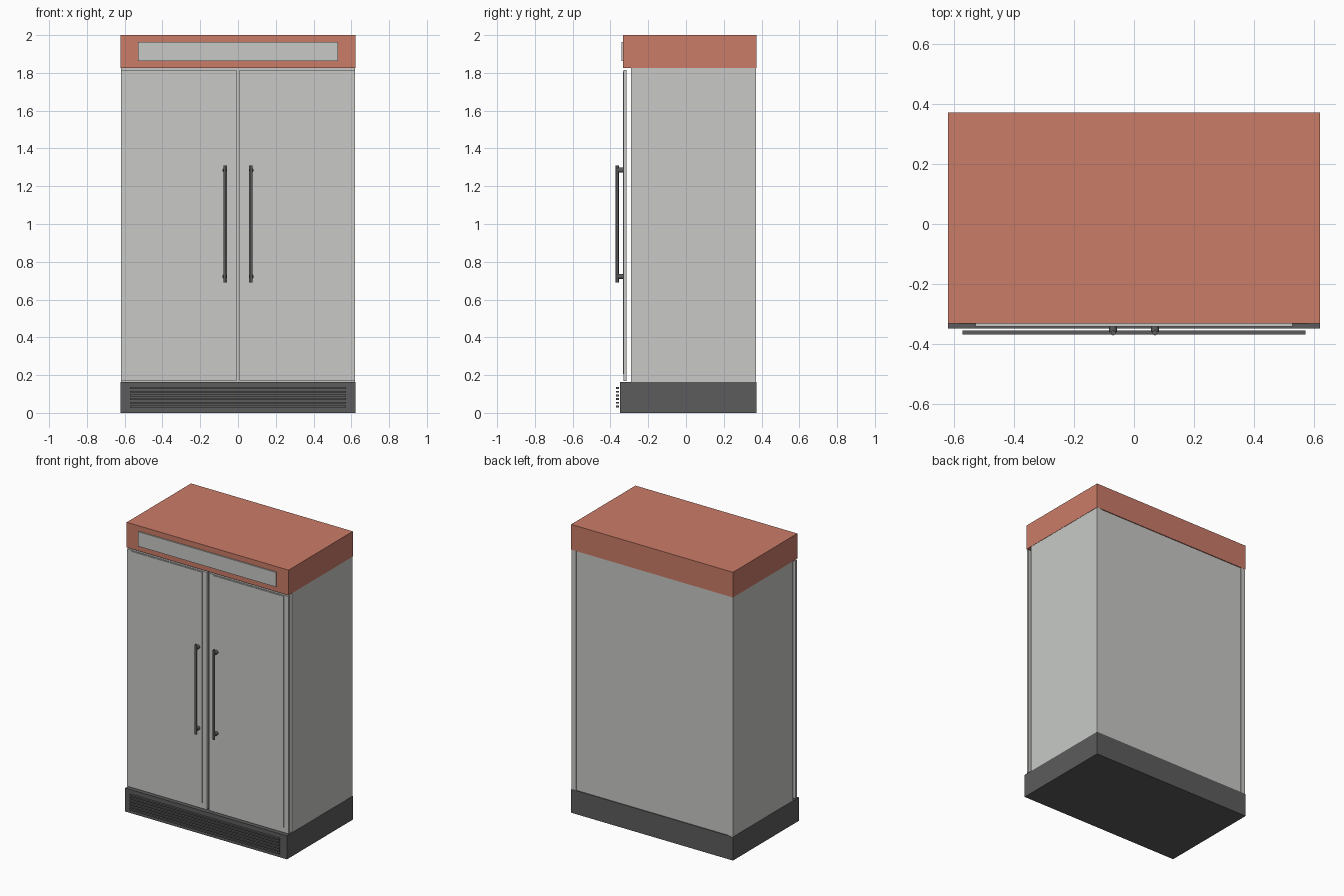
import bpy
import math

cube = bpy.data.objects.get("Cube")
if cube:
    bpy.data.objects.remove(cube, do_unlink=True)


def material(name, rgb):
    m = bpy.data.materials.new(name)
    m.use_nodes = True
    m.diffuse_color = (*rgb, 1)
    m.node_tree.nodes["Principled BSDF"].inputs["Base Color"].default_value = (*rgb, 1)
    return m


RED = material("terracotta red", (0.59, 0.20, 0.14))
GREY = material("pale grey", (0.58, 0.59, 0.565))
DARK = material("charcoal", (0.107, 0.107, 0.11))


def box(name, mat, x, y, z):
    """Box spanning the (low, high) pairs x, y and z."""
    bpy.ops.mesh.primitive_cube_add(size=1, location=[sum(p) / 2 for p in (x, y, z)])
    ob = bpy.context.object
    ob.name = name
    ob.scale = [p[1] - p[0] for p in (x, y, z)]
    bpy.ops.object.transform_apply(location=False, rotation=False, scale=True)
    ob.data.materials.append(mat)
    return ob


def rod(name, mat, radius, length, location, along_y=False):
    bpy.ops.mesh.primitive_cylinder_add(
        vertices=16, radius=radius, depth=length, location=location,
        rotation=(math.pi / 2 if along_y else 0, 0, 0))
    ob = bpy.context.object
    ob.name = name
    ob.data.materials.append(mat)
    bpy.ops.object.shade_smooth_by_angle()


W = 0.621       # half width
BACK = 0.372
BASE_TOP = 0.163
HEAD_BOTTOM = 1.825

# Plinth, cabinet and header
box("base", DARK, (-W, W), (-0.35, BACK), (0, BASE_TOP))
box("cabinet", GREY, (-W + 0.002, W - 0.002), (-0.29, BACK - 0.006), (BASE_TOP, HEAD_BOTTOM))
box("header", RED, (-W, W), (-0.333, BACK), (HEAD_BOTTOM, 2))
box("header_panel", GREY, (-0.53, 0.53), (-0.342, -0.333), (1.862, 1.963))

# Ventilation slats
for i in range(6):
    z = 0.034 + i * 0.0195
    box(f"vent_slat_{i + 1}", DARK, (-0.573, 0.573), (-0.37, -0.356), (z - 0.005, z + 0.005))

# Mirrored doors, handles and back corner strips
for side, s in (("left", 1), ("right", -1)):
    def span(a, b):
        return tuple(sorted((a * s, b * s)))

    box(f"{side}_back_strip", GREY, span(0.584, W - 0.002), (BACK - 0.006, BACK - 0.001),
        (BASE_TOP, HEAD_BOTTOM))
    box(f"{side}_door", GREY, span(0.008, W - 0.001), (-0.33, -0.314), (0.168, 1.815))
    box(f"{side}_door_panel", GREY, span(0.043, 0.585), (-0.334, -0.33), (0.206, 1.808))
    rod(f"{side}_handle_bar", DARK, 0.008, 0.62, (0.07 * s, -0.364, 1.0))
    for end, z in (("lower", 0.722), ("upper", 1.285)):
        rod(f"{side}_{end}_handle_mount", DARK, 0.013, 0.029, (0.07 * s, -0.3465, z), True)
